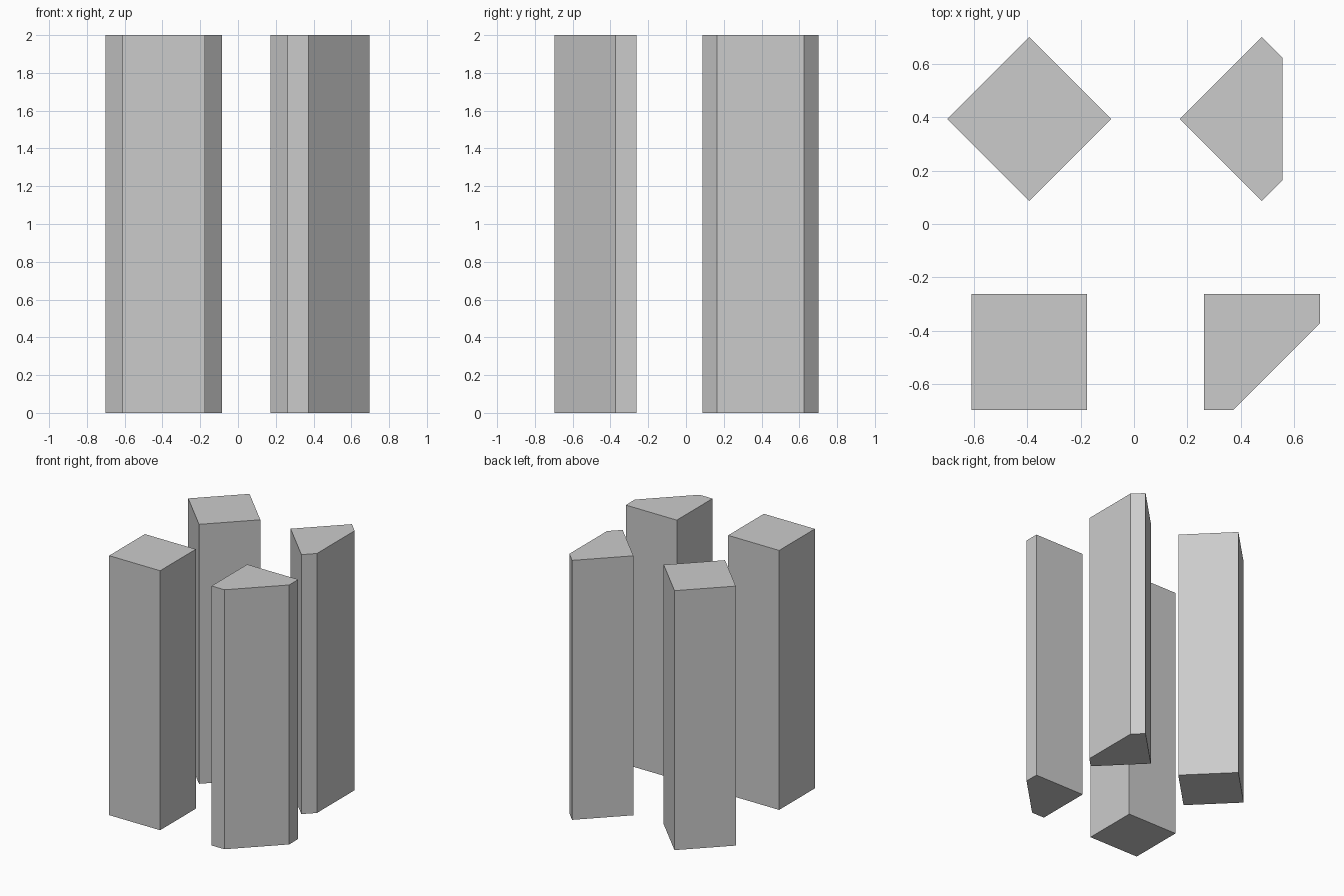
import bpy
import bmesh
from math import radians
from mathutils import Matrix

if "Cube" in bpy.data.objects:
    bpy.data.objects.remove(bpy.data.objects["Cube"])

R = 0.3075      # half diagonal of the square section
CUT = 0.078     # distance from centre to the sliced-off corner
HEIGHT = 2.0

# Sections with one corner pointing along +x, counter-clockwise
SQUARE = [(R, 0), (0, R), (-R, 0), (0, -R)]
CLIPPED = [(CUT, R - CUT), (0, R), (-R, 0), (0, -R), (CUT, CUT - R)]


def pillar(name, section, x, y, angle):
    bm = bmesh.new()
    base = bm.faces.new([bm.verts.new((px, py, 0)) for px, py in section])
    top = bmesh.ops.extrude_face_region(bm, geom=[base], use_keep_orig=True)
    verts = [v for v in top["geom"] if isinstance(v, bmesh.types.BMVert)]
    bmesh.ops.translate(bm, verts=verts, vec=(0, 0, HEIGHT))
    bmesh.ops.rotate(bm, verts=bm.verts, cent=(0, 0, 0),
                     matrix=Matrix.Rotation(radians(angle), 3, 'Z'))
    bmesh.ops.recalc_face_normals(bm, faces=bm.faces)
    mesh = bpy.data.meshes.new(name)
    bm.to_mesh(mesh)
    bm.free()
    obj = bpy.data.objects.new(name, mesh)
    obj.location = (x, y, 0)
    bpy.context.collection.objects.link(obj)


# Back row: turned to a diamond; front row: square to the axes
for row, y, angle in (("back", 0.394, 0), ("front", -0.48, -45)):
    pillar(f"{row}_square_pillar", SQUARE, -0.393, y, angle)
    pillar(f"{row}_clipped_pillar", CLIPPED, 0.48, y, angle)
